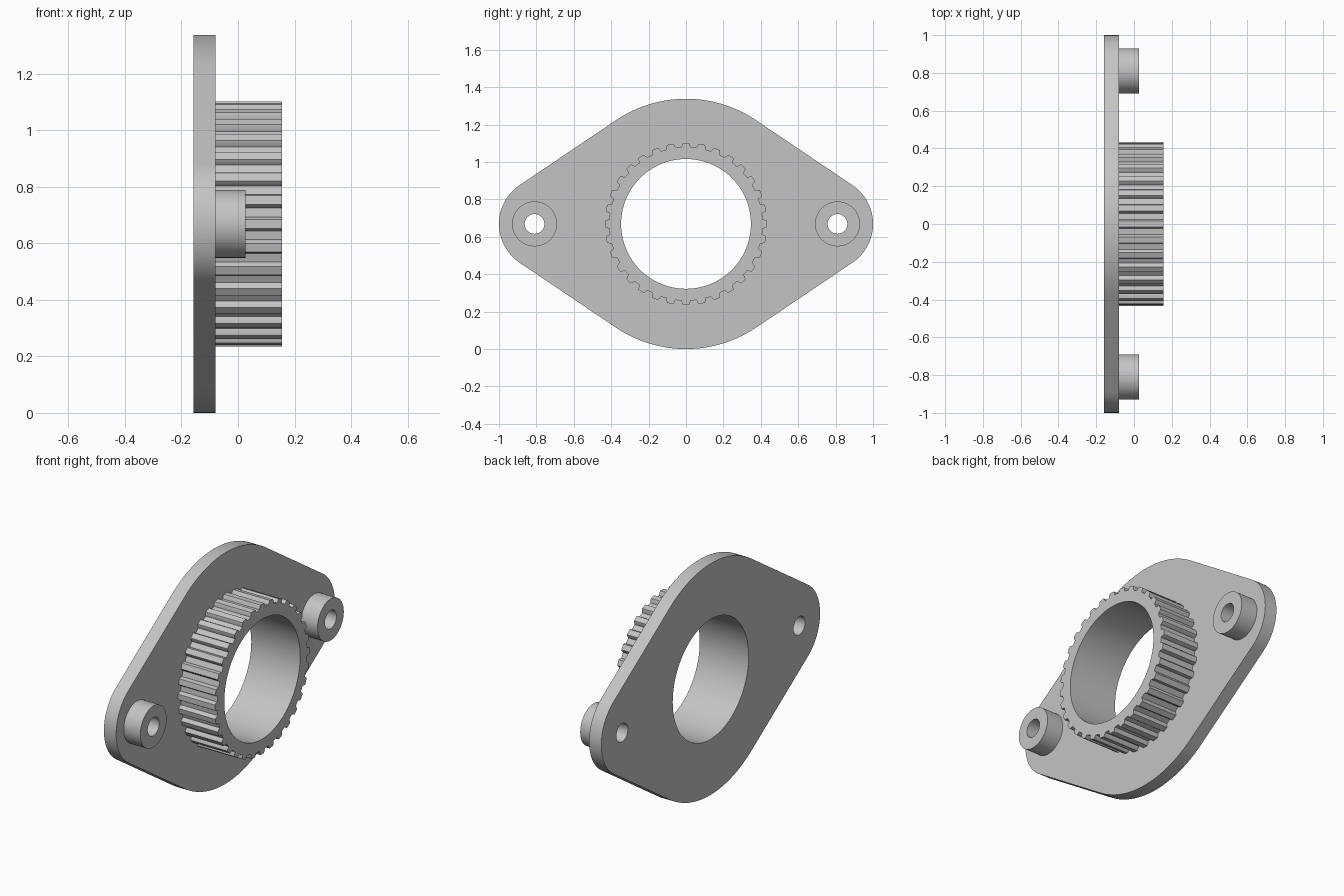
import bpy, bmesh
from math import cos, sin, pi, acos, radians
from mathutils import Matrix

if "Cube" in bpy.data.objects:
    bpy.data.objects.remove(bpy.data.objects["Cube"], do_unlink=True)

MID = 0.669      # height of the centre line, also the plate's large radius
BORE = 0.347
PIN_Y = 0.81
PIN_HOLE = 0.053
PLATE_BACK, PLATE_FRONT = -0.158, -0.08

grey = bpy.data.materials.new("grey")
grey.use_nodes = True
grey.diffuse_color = (0.55, 0.55, 0.55, 1)
grey.node_tree.nodes["Principled BSDF"].inputs["Base Color"].default_value = (0.55, 0.55, 0.55, 1)


def arc(cy, r, start, end, n):
    return [(cy + r * cos(start + (end - start) * i / n),
             r * sin(start + (end - start) * i / n)) for i in range(n + 1)]


def circle(cy, r, n=64):
    return arc(cy, r, 0, 2 * pi, n)[:-1]


def extruded(name, loops, x0, x1):
    """Fill an outline with holes, and extrude it along x."""
    curve = bpy.data.curves.new(name, "CURVE")
    curve.dimensions = "2D"
    curve.fill_mode = "BOTH"
    curve.extrude = (x1 - x0) / 2
    for loop in loops:
        spline = curve.splines.new("POLY")
        spline.points.add(len(loop) - 1)
        for point, (a, b) in zip(spline.points, loop):
            point.co = (a, b, 0, 1)
        spline.use_cyclic_u = True
    temp = bpy.data.objects.new(name + "_curve", curve)
    bpy.context.collection.objects.link(temp)
    graph = bpy.context.evaluated_depsgraph_get()
    mesh = bpy.data.meshes.new_from_object(temp.evaluated_get(graph))
    bpy.data.objects.remove(temp, do_unlink=True)

    # Stand the profile up: its plane becomes y-z, its depth becomes x
    mesh.transform(Matrix(((0, 0, 1, (x0 + x1) / 2), (1, 0, 0, 0),
                           (0, 1, 0, MID), (0, 0, 0, 1))))
    bm = bmesh.new()
    bm.from_mesh(mesh)
    bmesh.ops.remove_doubles(bm, verts=bm.verts, dist=0.0001)
    bmesh.ops.recalc_face_normals(bm, faces=bm.faces)
    bm.to_mesh(mesh)
    bm.free()
    mesh.name = name
    mesh.materials.clear()
    mesh.materials.append(grey)
    obj = bpy.data.objects.new(name, mesh)
    bpy.context.collection.objects.link(obj)
    bpy.ops.object.select_all(action="DESELECT")
    obj.select_set(True)
    bpy.context.view_layer.objects.active = obj
    bpy.ops.object.shade_smooth_by_angle(angle=radians(25))
    return obj


# Flange plate: a large circle joined by tangents to a rounded end on each side
END_R = 0.25
END_Y = 1 - END_R
t = acos((MID - END_R) / END_Y)
outline = (arc(END_Y, END_R, -t, t, 24) + arc(0, MID, t, pi - t, 32)
           + arc(-END_Y, END_R, pi - t, pi + t, 24)
           + arc(0, MID, pi + t, 2 * pi - t, 32))
extruded("flange_plate",
         [outline, circle(0, BORE, 96), circle(PIN_Y, PIN_HOLE, 32), circle(-PIN_Y, PIN_HOLE, 32)],
         PLATE_BACK, PLATE_FRONT)

# Toothed ring around the bore
TEETH = 32
TOOTH = ((-0.06, 0.411), (-0.048, 0.427), (-0.036, 0.434),
         (0.036, 0.434), (0.048, 0.427), (0.06, 0.411))
gear = [(r * cos(2 * pi * i / TEETH + a), r * sin(2 * pi * i / TEETH + a))
        for i in range(TEETH) for a, r in TOOTH]
extruded("toothed_ring", [gear, circle(0, BORE, 96)], PLATE_FRONT, 0.155)

# Bolt bosses
for name, y in (("right_boss", -PIN_Y), ("left_boss", PIN_Y)):
    extruded(name, [circle(y, 0.12), circle(y, PIN_HOLE, 32)], PLATE_FRONT, 0.026)
